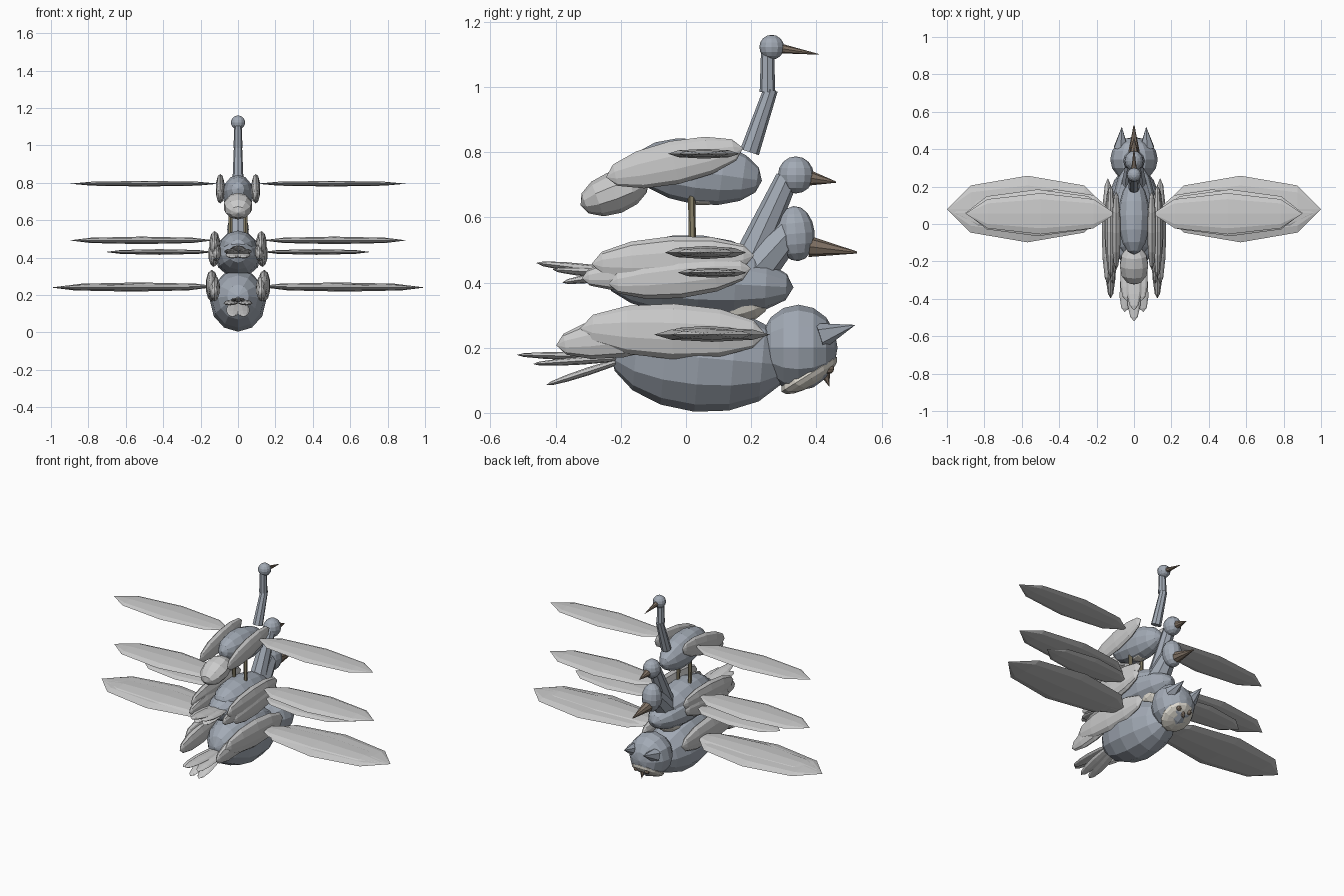
import bpy, math
from mathutils import Vector, Matrix

if "Cube" in bpy.data.objects:
    bpy.data.objects.remove(bpy.data.objects["Cube"])

def material(name, rgb):
    m = bpy.data.materials.new(name)
    m.diffuse_color = (*rgb, 1)
    m.use_nodes = True
    m.node_tree.nodes["Principled BSDF"].inputs["Base Color"].default_value = m.diffuse_color
    return m

SLATE = material("slate", (0.36, 0.40, 0.46))
WHITE = material("white", (0.82, 0.84, 0.84))
PALE = material("pale", (0.72, 0.69, 0.62))
HORN = material("horn", (0.22, 0.17, 0.13))
LEG = material("leg", (0.25, 0.22, 0.14))

def finish(name, mat):
    o = bpy.context.object
    o.name = name
    o.data.materials.append(mat)
    return o

# Ellipsoid with its poles on local x, y or z; pitch raises the +y end, yaw turns about z
def blob(name, loc, radii, mat, pitch=0, yaw=0, pole='Y', seg=12, rings=8):
    bpy.ops.mesh.primitive_uv_sphere_add(segments=seg, ring_count=rings, radius=1)
    o = finish(name, mat)
    turn = {'X': Matrix.Rotation(math.pi / 2, 4, 'Y'),
            'Y': Matrix.Rotation(math.pi / 2, 4, 'X'), 'Z': Matrix()}[pole]
    o.data.transform(Matrix.Diagonal((*radii, 1)) @ turn)
    o.matrix_world = (Matrix.Translation(loc) @ Matrix.Rotation(math.radians(yaw), 4, 'Z')
                      @ Matrix.Rotation(math.radians(pitch), 4, 'X'))
    return o

# Tapered rod between two points
def rod(name, a, b, r1, r2, mat, sides=8):
    a, b = Vector(a), Vector(b)
    bpy.ops.mesh.primitive_cone_add(vertices=sides, radius1=r1, radius2=r2, depth=(b - a).length)
    o = finish(name, mat)
    o.matrix_world = (Matrix.Translation((a + b) / 2)
                      @ (b - a).to_track_quat('Z', 'Y').to_matrix().to_4x4())
    return o

# Thin ellipsoid spanning two points, used for feathers
def feather(name, a, b, width, thick, mat=WHITE):
    a, b = Vector(a), Vector(b)
    d = a - b
    pitch = math.degrees(math.atan2(d.z, math.hypot(d.x, d.y)))
    yaw = math.degrees(math.atan2(-d.x, d.y))
    blob(name, (a + b) / 2, (width, d.length / 2, thick), mat, pitch, yaw, seg=8, rings=6)

# Spread wings: (inner x, tip x, y, z, half chord, half thickness)
def spread(name, x0, x1, y, z, chord, thick):
    for s in (-1, 1):
        blob(name, (s * (x0 + x1) / 2, y, z), ((x1 - x0) / 2, chord, thick), WHITE,
             pole='X', seg=8, rings=4)

# Folded wing lobes against the flanks
def folded(name, x, y, z, rx, ry, rz, pitch, yaw=0):
    for s in (-1, 1):
        blob(name, (s * x, y, z), (rx, ry, rz), WHITE, pitch, s * yaw, seg=10, rings=6)

# Owl at the bottom
blob("owl_body", (0, 0.04, 0.17), (0.15, 0.275, 0.167), SLATE, -5)
blob("owl_belly", (0, 0.14, 0.12), (0.115, 0.15, 0.1), PALE, 18)
blob("owl_head", (0, 0.345, 0.2), (0.127, 0.12, 0.132), SLATE)
blob("owl_face", (0, 0.378, 0.118), (0.095, 0.1, 0.035), PALE, 32, pole='Z')
for s in (-1, 1):
    rod("owl_ear", (s * 0.07, 0.41, 0.235), (s * 0.065, 0.52, 0.27), 0.042, 0, SLATE, 6)
    blob("owl_eye", (s * 0.037, 0.438, 0.135), (0.016, 0.016, 0.016), HORN, seg=8, rings=6)
rod("owl_beak", (0, 0.425, 0.125), (0, 0.44, 0.08), 0.018, 0, HORN, 6)
folded("owl_folded_wing", 0.14, -0.04, 0.25, 0.034, 0.285, 0.085, -2)
folded("owl_wing_tip", 0.125, -0.2, 0.235, 0.03, 0.2, 0.065, 8)
spread("owl_spread_wing", 0.14, 1.0, 0.08, 0.24, 0.178, 0.022)
spread("owl_wing_covert", 0.1, 0.96, 0.06, 0.245, 0.12, 0.022)
for x, y, z in ((0, -0.52, 0.178), (-0.05, -0.47, 0.15), (0.05, -0.47, 0.15),
                (-0.03, -0.43, 0.085), (0.03, -0.43, 0.085)):
    feather("owl_tail_feather", (x * 0.4, -0.17, 0.17), (x, y, z), 0.04, 0.012)

# Two birds in the middle, lower then upper
blob("lower_bird_body", (0, 0.04, 0.4), (0.122, 0.29, 0.105), SLATE, -3)
blob("lower_bird_belly", (0, 0.17, 0.335), (0.07, 0.09, 0.06), PALE, 15)
blob("upper_bird_body", (0, 0.04, 0.435), (0.11, 0.235, 0.11), SLATE, -5)
rod("lower_bird_neck", (0, 0.2, 0.43), (0, 0.32, 0.56), 0.07, 0.045, SLATE)
blob("lower_bird_head", (0, 0.337, 0.55), (0.058, 0.058, 0.085), SLATE, 5, pole='Z')
rod("lower_bird_beak", (0, 0.38, 0.51), (0, 0.525, 0.492), 0.032, 0.003, HORN)
rod("upper_bird_neck", (0, 0.2, 0.48), (0, 0.31, 0.72), 0.05, 0.035, SLATE)
blob("upper_bird_head", (0, 0.337, 0.73), (0.05, 0.055, 0.057), SLATE, pole='Z')
rod("upper_bird_beak", (0, 0.37, 0.722), (0, 0.46, 0.708), 0.026, 0.002, HORN)
folded("upper_bird_folded_wing", 0.125, -0.04, 0.47, 0.03, 0.25, 0.072, 3)
folded("lower_bird_folded_wing", 0.13, -0.02, 0.42, 0.03, 0.22, 0.068, 6)
folded("middle_wing_tip", 0.115, -0.16, 0.43, 0.025, 0.16, 0.05, 6)
spread("upper_bird_spread_wing", 0.13, 0.9, 0.06, 0.492, 0.125, 0.02)
spread("lower_bird_spread_wing", 0.13, 0.71, 0.08, 0.43, 0.105, 0.015)
for x, y, z in ((0, -0.46, 0.46), (-0.04, -0.41, 0.44), (0.04, -0.41, 0.44),
                (-0.03, -0.38, 0.4), (0.03, -0.38, 0.4)):
    feather("middle_tail_feather", (x * 0.4, -0.12, 0.42 if z > 0.41 else 0.44), (x, y, z), 0.045, 0.015)

# Long-necked wader on top
blob("wader_body", (0, 0.035, 0.74), (0.085, 0.2, 0.1), SLATE, -8)
blob("wader_belly", (0, 0.06, 0.7), (0.055, 0.1, 0.063), PALE, 5)
blob("wader_tail_plume", (0, -0.22, 0.675), (0.08, 0.11, 0.065), WHITE, 20, seg=10, rings=6)
folded("wader_folded_wing", 0.095, -0.035, 0.768, 0.025, 0.215, 0.067, 12)
spread("wader_spread_wing", 0.1, 0.9, 0.055, 0.795, 0.11, 0.015)
rod("wader_lower_neck", (0, 0.195, 0.8), (0, 0.26, 0.992), 0.03, 0.022, SLATE)
rod("wader_upper_neck", (0, 0.25, 0.985), (0, 0.25, 1.11), 0.024, 0.02, SLATE)
blob("wader_head", (0, 0.263, 1.122), (0.038, 0.038, 0.038), SLATE, pole='Z')
rod("wader_beak", (0, 0.29, 1.118), (0, 0.408, 1.1), 0.015, 0.001, HORN)
for s in (-1, 1):
    rod("wader_leg", (s * 0.04, 0.02, 0.51), (s * 0.04, 0.017, 0.67), 0.011, 0.011, LEG, 6)
